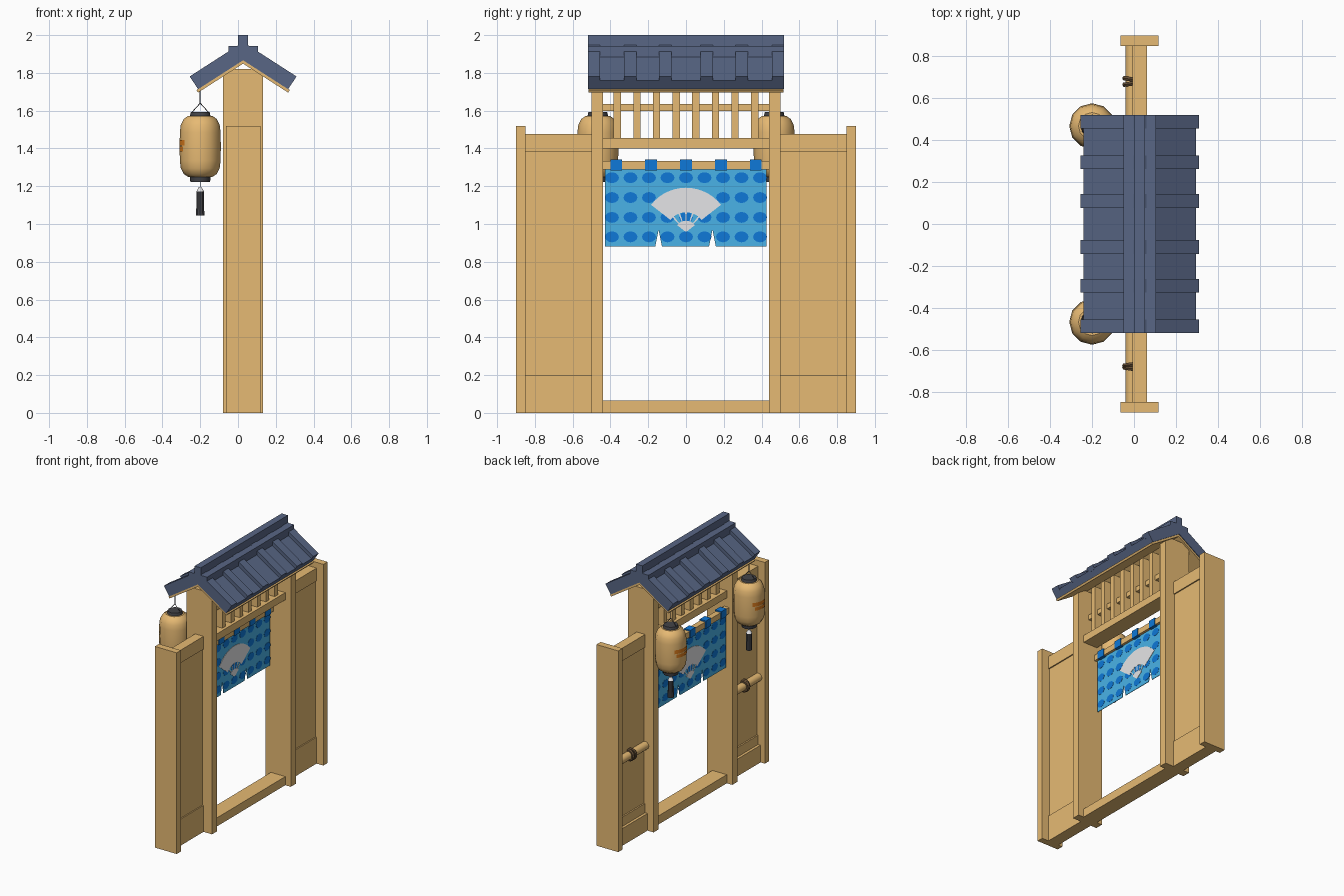
import bpy, bmesh, math
from mathutils import Vector, Matrix

if "Cube" in bpy.data.objects:
    bpy.data.objects.remove(bpy.data.objects["Cube"])

C = 0.027  # centre line of the gate in x
K = -0.032  # curtain plane in x


def material(name, r, g, b):
    lin = [((c / 255 + 0.055) / 1.055) ** 2.4 for c in (r, g, b)]
    m = bpy.data.materials.new(name)
    m.diffuse_color = (*lin, 1)
    m.use_nodes = True
    m.node_tree.nodes["Principled BSDF"].inputs["Base Color"].default_value = m.diffuse_color
    return m


WOOD = material("light_wood", 230, 186, 115)
TILE = material("slate_blue_tile", 88, 102, 133)
CLOTH = material("light_blue_cloth", 74, 180, 233)
BLUE = material("deep_blue", 14, 120, 216)
WHITE = material("soft_white", 231, 231, 233)
PAPER = material("lantern_paper", 236, 190, 118)
ORANGE = material("orange_mark", 216, 122, 28)
DARK = material("dark_metal", 68, 68, 72)
ROPE = material("dark_rope", 98, 76, 52)


def finish(name, bm, mat, smooth=False):
    bmesh.ops.recalc_face_normals(bm, faces=bm.faces)
    for f in bm.faces:
        f.smooth = smooth and len(f.verts) <= 4
    me = bpy.data.meshes.new(name)
    bm.to_mesh(me)
    bm.free()
    me.materials.append(mat)
    ob = bpy.data.objects.new(name, me)
    bpy.context.collection.objects.link(ob)
    return ob


def box(name, x, y, z, mat):
    bm = bmesh.new()
    bmesh.ops.create_cube(bm, size=1)
    for v in bm.verts:
        v.co = [lo + (c + 0.5) * (hi - lo) for c, (lo, hi) in zip(v.co, (x, y, z))]
    return finish(name, bm, mat)


def prism(name, pts, lo, hi, mat, axis="x"):
    """Extrude a flat outline along x (points are y,z) or y (points are x,z)."""
    bm = bmesh.new()
    place = (lambda p: (lo, p[0], p[1])) if axis == "x" else (lambda p: (p[0], lo, p[1]))
    f = bm.faces.new([bm.verts.new(place(p)) for p in pts])
    ext = bmesh.ops.extrude_face_region(bm, geom=[f])
    d = Vector((hi - lo, 0, 0)) if axis == "x" else Vector((0, hi - lo, 0))
    bmesh.ops.translate(bm, vec=d, verts=[e for e in ext["geom"] if isinstance(e, bmesh.types.BMVert)])
    return finish(name, bm, mat)


def rod(name, a, b, r1, mat, r2=None, n=12, smooth=True):
    a, b = Vector(a), Vector(b)
    bm = bmesh.new()
    q = (b - a).to_track_quat("Z", "Y").to_matrix().to_4x4()
    bmesh.ops.create_cone(bm, cap_ends=True, segments=n, radius1=r1, radius2=r1 if r2 is None else r2,
                          depth=(b - a).length, matrix=Matrix.Translation((a + b) / 2) @ q)
    return finish(name, bm, mat, smooth)


def lathe(name, cx, cy, prof, mat, a0=0, a1=2 * math.pi, n=12):
    """Turn (radius, z) points about a vertical axis, whole or part of a turn."""
    full = a1 - a0 > 6.28
    bm = bmesh.new()
    rings = []
    for i in range(n if full else n + 1):
        a = a0 + (a1 - a0) * i / n
        rings.append([bm.verts.new((cx + r * math.cos(a), cy + r * math.sin(a), z)) for r, z in prof])
    for i in range(n):
        p, q = rings[i], rings[(i + 1) % len(rings)]
        for k in range(len(prof) - 1):
            bm.faces.new((p[k], q[k], q[k + 1], p[k + 1]))
    if full:
        for k in (0, -1):
            bm.faces.new([r[k] for r in rings])
    return finish(name, bm, mat, True)


# posts and side wings, mirrored in y
for s, side in ((1, "left"), (-1, "right")):
    def span(a, b):
        return tuple(sorted((s * a, s * b)))
    box(f"main_post_{side}", (C - 0.106, C + 0.106), span(0.44, 0.5), (0, 1.82), WOOD)
    box(f"end_post_{side}", (C - 0.091, C + 0.091), span(0.85, 0.9), (0, 1.52), WOOD)
    wing = span(0.5, 0.85)
    box(f"wing_panel_{side}", (C - 0.024, C + 0.026), wing, (0.1, 1.45), WOOD)
    box(f"wing_top_rail_{side}", (C - 0.035, C + 0.035), wing, (1.38, 1.477), WOOD)
    box(f"wing_bottom_rail_{side}", (C - 0.035, C + 0.035), wing, (0, 0.2), WOOD)
    box(f"wing_foot_board_{side}", (C - 0.055, C), wing, (0, 0.13), WOOD)
    rod(f"wing_pole_{side}", (-0.01, s * 0.5, 0.64), (-0.01, s * 0.85, 0.64), 0.03, WOOD)
    for i, y in enumerate((0.67, 0.69)):
        bpy.ops.mesh.primitive_torus_add(location=(-0.01, s * y, 0.64), rotation=(math.pi / 2, 0, 0.15 * (1 - 2 * i)),
                                         major_radius=0.035, minor_radius=0.012,
                                         major_segments=14, minor_segments=6)
        t = bpy.context.object
        t.name = f"rope_binding_{side}_{i + 1}"
        t.data.materials.append(ROPE)

# sill, lintel and lattice
box("sill", (C - 0.06, C + 0.06), (-0.44, 0.44), (0, 0.065), WOOD)
box("lintel", (C - 0.06, C + 0.06), (-0.44, 0.44), (1.4, 1.455), WOOD)
box("lattice_crossbar", (C - 0.015, C + 0.015), (-0.44, 0.44), (1.597, 1.635), WOOD)
for i in range(8):
    y = (i - 3.5) * 0.104
    box(f"lattice_slat_{i + 1}", (C - 0.038, C + 0.038), (y - 0.019, y + 0.019), (1.45, 1.815), WOOD)


# roof: chevron layers at heights t0 to t1 above the underside
def chevron(name, length, t0, t1, y0, y1, mat):
    def at(s, u, t):
        return (C + s * (0.84 * u + 0.54 * t), 1.849 - 0.54 * u + 0.84 * t)
    pts = [at(-1, length, t0), (C, 1.849 + t0 / 0.84), at(1, length, t0),
           at(1, length, t1), (C, 1.849 + t1 / 0.84), at(-1, length, t1)]
    return prism(name, pts, y0, y1, mat, "y")


chevron("roof_boards", 0.284, 0.0, 0.016, -0.515, 0.515, WOOD)
chevron("roof_tiles", 0.274, 0.015, 0.07, -0.52, 0.52, TILE)
for i, y in enumerate((-0.4875, -0.295, -0.11, 0.11, 0.295, 0.4875)):
    chevron(f"roof_rib_{i + 1}", 0.275, 0.06, 0.096, y - 0.0325, y + 0.0325, TILE)
box("ridge_base", (C - 0.078, C + 0.078), (-0.52, 0.52), (1.885, 1.943), TILE)
box("ridge_cap", (C - 0.026, C + 0.026), (-0.52, 0.52), (1.94, 2.0), TILE)

# hanging curtain with two slits
box("curtain_rod", (K - 0.021, K + 0.021), (-0.44, 0.44), (1.289, 1.333), WOOD)
outline = [(-0.43, 1.29), (-0.43, 0.88)]
for y in (-0.145, 0.14):
    outline += [(y - 0.018, 0.88), (y, 0.97), (y + 0.018, 0.88)]
outline += [(0.425, 0.88), (0.425, 1.29)]
prism("curtain", outline, K - 0.002, K + 0.002, CLOTH)
for i in range(5):
    y = (i - 2) * 0.185
    box(f"curtain_tab_{i + 1}", (K - 0.026, K + 0.026), (y - 0.031, y + 0.031), (1.283, 1.342), BLUE)
for r, z in enumerate((1.245, 1.14, 1.035, 0.932)):
    for k in range(-4, 5):
        if r == 1 and abs(k) < 2:
            continue  # hidden by the fan
        pts = [(k * 0.098 + 0.037 * math.cos(a * math.pi / 6), z + 0.029 * math.sin(a * math.pi / 6))
               for a in range(12)]
        prism(f"curtain_dot_{r + 1}_{k + 5}", pts, K - 0.0034, K + 0.0034, BLUE)


# fan motif
def sector(name, r0, r1, half, mid=0):
    def at(r, a):
        a = math.radians(a)
        return (r * math.sin(a), 0.957 + r * math.cos(a))
    angles = [mid - half + 2 * half * i / 14 for i in range(15)]
    pts = [at(r1, a) for a in angles] + [at(r0, a) for a in reversed(angles)]
    prism(name, pts, K - 0.0048, K + 0.0048, WHITE)


sector("fan_leaf", 0.105, 0.235, 52)
sector("fan_handle", 0.004, 0.06, 52)
for i in range(5):
    sector(f"fan_stick_{i + 1}", 0.055, 0.11, 2.4, (i - 2) * 20)

# lanterns
BODY = [(0.065, 1.25), (0.088, 1.265), (0.103, 1.295), (0.108, 1.335), (0.109, 1.41),
        (0.108, 1.485), (0.103, 1.525), (0.088, 1.555), (0.065, 1.572)]
for s, side in ((1, "left"), (-1, "right")):
    x, y = -0.2, s * 0.467
    lathe(f"lantern_body_{side}", x, y, BODY, PAPER)
    for i, (z0, z1, h) in enumerate(((1.416, 1.445, 42), (1.385, 1.41, 34))):
        a = math.radians(h)
        lathe(f"lantern_mark_{side}_{i + 1}", x, y, [(0.111, z0), (0.111, z1)], ORANGE,
              math.pi - a, math.pi + a, 10)
    rod(f"lantern_top_cap_{side}", (x, y, 1.565), (x, y, 1.592), 0.056, DARK, 0.05)
    rod(f"lantern_bottom_cap_{side}", (x, y, 1.222), (x, y, 1.255), 0.052, DARK, 0.056)
    for d in (-1, 1):
        rod(f"lantern_bail_{side}_{d + 2}", (x + d * 0.045, y, 1.59), (x, y, 1.64), 0.002, DARK, n=6)
    rod(f"lantern_cord_{side}", (x, y, 1.635), (x, y, 1.745), 0.003, DARK, n=6)
    rod(f"tassel_cord_{side}", (x, y, 1.18), (x, y, 1.225), 0.002, DARK, n=6)
    rod(f"tassel_knob_{side}", (x, y, 1.172), (x, y, 1.195), 0.021, WHITE, 0.008, n=10)
    rod(f"tassel_{side}", (x, y, 1.045), (x, y, 1.173), 0.023, DARK, 0.02, n=10, smooth=False)
